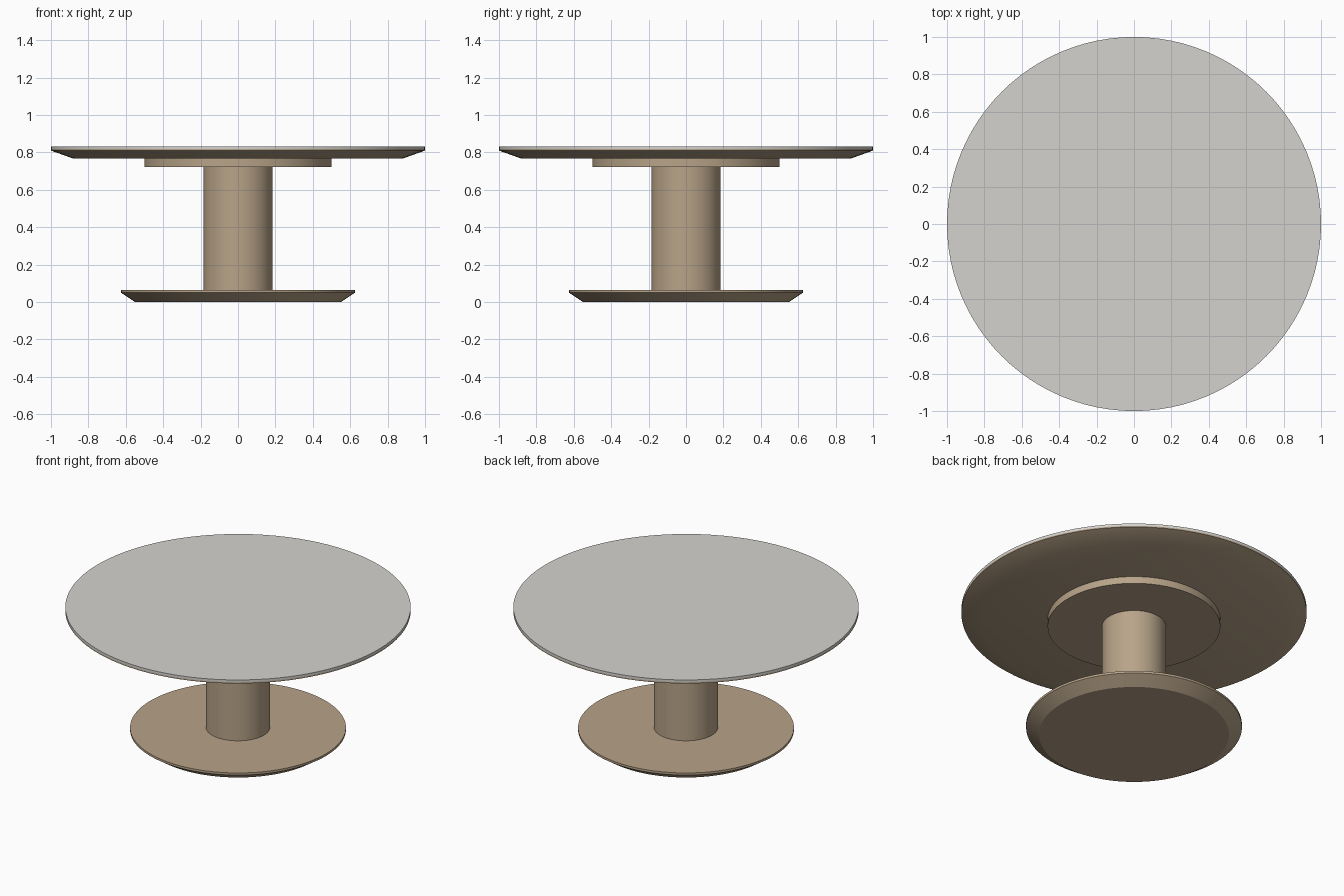
import bpy, bmesh, math

if "Cube" in bpy.data.objects:
    bpy.data.objects.remove(bpy.data.objects["Cube"])

SIDES = 96


def material(name, rgb):
    m = bpy.data.materials.new(name)
    m.diffuse_color = (*rgb, 1)
    m.use_nodes = True
    m.node_tree.nodes["Principled BSDF"].inputs["Base Color"].default_value = m.diffuse_color
    return m


def turned(name, profile, mat):
    """Closed round part from (radius, height) points listed bottom to top."""
    bm = bmesh.new()
    rings = [[bm.verts.new((r * math.cos(2 * math.pi * i / SIDES),
                            r * math.sin(2 * math.pi * i / SIDES), z))
              for i in range(SIDES)] for r, z in profile]
    for low, high in zip(rings, rings[1:]):
        for i in range(SIDES):
            j = (i + 1) % SIDES
            bm.faces.new((low[i], low[j], high[j], high[i]))
    bm.faces.new(rings[0][::-1])
    bm.faces.new(rings[-1])
    mesh = bpy.data.meshes.new(name)
    bm.to_mesh(mesh)
    bm.free()
    mesh.materials.append(mat)
    ob = bpy.data.objects.new(name, mesh)
    bpy.context.collection.objects.link(ob)
    bpy.context.view_layer.objects.active = ob
    ob.select_set(True)
    bpy.ops.object.shade_smooth_by_angle(angle=math.radians(20))
    ob.select_set(False)
    return ob


wood = material("tan wood", (0.48, 0.37, 0.25))
stone = material("pale grey top", (0.66, 0.65, 0.62))

# Pedestal: bevelled foot, column and support disc
turned("base", [(0.55, 0), (0.625, 0.05), (0.625, 0.064)], wood)
turned("column", [(0.185, 0.064), (0.185, 0.722)], wood)
turned("support_disc", [(0.5, 0.722), (0.5, 0.767)], wood)

# Table top: bevelled wooden board with a thin pale slab on it
turned("top_board", [(0.88, 0.767), (1, 0.81), (1, 0.818)], wood)
turned("top_slab", [(1, 0.818), (1, 0.833)], stone)
